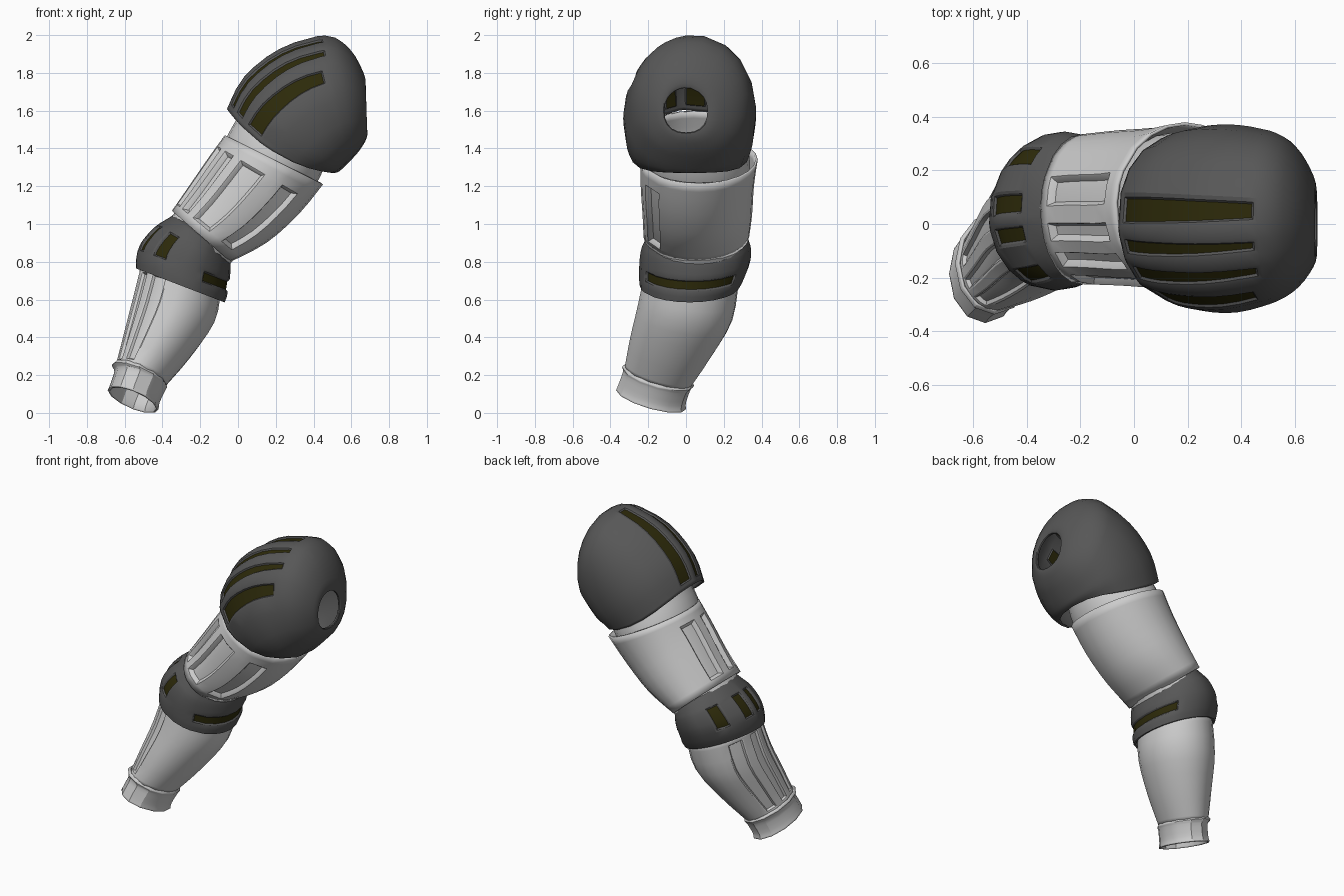
import bpy, bmesh, math
from mathutils import Vector

cube = bpy.data.objects.get("Cube")
if cube:
    bpy.data.objects.remove(cube)


def material(name, rgb):
    m = bpy.data.materials.new(name)
    m.use_nodes = True
    m.diffuse_color = (*rgb, 1)
    bsdf = next(n for n in m.node_tree.nodes if n.type == 'BSDF_PRINCIPLED')
    bsdf.inputs["Base Color"].default_value = (*rgb, 1)
    bsdf.inputs["Roughness"].default_value = .6
    return m


LIGHT = material("light grey", (.6, .6, .6))
DARK = material("dark grey", (.095, .095, .095))
OLIVE = material("olive", (.026, .023, .003))


def spline(rings, u):
    """Smooth interpolation between neighbouring ring descriptions."""
    last = len(rings) - 1
    i = min(int(u), last - 1)
    t = u - i
    p0, p1, p2, p3 = (rings[max(0, min(last, k))] for k in range(i - 1, i + 3))
    return [b + t / 2 * (c - a + t * (2 * a - 5 * b + 4 * c - d + t * (3 * (b - c) + d - a)))
            for a, b, c, d in zip(p0, p1, p2, p3)]


def ring_point(ring, angle, square):
    """Angle 0 is the outer edge, 90 the front, 180 the inner edge."""
    ox, oz, ix, iz, y, half, tilt, bow = ring
    c, s = math.cos(math.radians(angle)), math.sin(math.radians(angle))
    dip = bow * s * s
    if c < 0:
        c, s = -abs(c) ** square, math.copysign(abs(s) ** square, s)
    return Vector(((ox + ix) / 2 + c * (ox - ix) / 2 - dip * .5,
                   y - s * half,
                   (oz + iz) / 2 + c * (oz - iz) / 2 + s * tilt - dip * .8))


def stops(start, end, step, extra):
    """Regular divisions merged with the slot edges."""
    n = round((end - start) / step)
    regular = [start + (end - start) * k / n for k in range(n + 1)]
    keep = [r for r in regular if r in (start, end) or all(abs(r - e) > step * .4 for e in extra)]
    return sorted(set(keep + list(extra)))


def shell(name, rings, mat, slots=(), slot_mat=None, frame=.012, wall=.007, depth=.015,
          taper=0, square=1, step=15, thick=.012):
    """Loft a tube; each slot (angle from, to, ring from, to) becomes a recess."""
    rings = [tuple(r) + (0,) * (8 - len(r)) for r in rings]
    edges = {a for s in slots for a in s[:2]}
    angles = stops(-90, 270, step, edges)[:-1]
    rows = stops(0, len(rings) - 1, .34, {u for s in slots for u in s[2:]})

    def narrowed(a, u):
        for lo, hi, u0, u1 in slots:
            if lo <= a <= hi:
                pull = lo + (hi - lo) * .75
                return pull + (a - pull) * (1 - taper * min(u / u1, 1))
        return a

    bm = bmesh.new()
    grid = [[bm.verts.new(ring_point(spline(rings, u), narrowed(a, u), square))
             for a in angles] for u in rows]
    recess = []
    n = len(angles)
    for i in range(len(rows) - 1):
        for j in range(n):
            k = (j + 1) % n
            f = bm.faces.new((grid[i][j], grid[i][k], grid[i + 1][k], grid[i + 1][j]))
            a = (angles[j] + (angles[k] if k else 270)) / 2
            u = (rows[i] + rows[i + 1]) / 2
            if any(s[0] < a < s[1] and s[2] < u < s[3] for s in slots):
                recess.append(f)
    bm.normal_update()
    if recess:
        for thickness, sink in ((frame, -.003), (wall, -depth)):
            bmesh.ops.inset_region(bm, faces=recess, thickness=thickness, depth=sink,
                                   use_even_offset=True)
            bm.normal_update()
        if slot_mat:
            for f in recess:
                f.material_index = 1
    mesh = bpy.data.meshes.new(name)
    bm.to_mesh(mesh)
    bm.free()
    mesh.materials.append(mat)
    if slot_mat:
        mesh.materials.append(slot_mat)
    obj = bpy.data.objects.new(name, mesh)
    bpy.context.collection.objects.link(obj)
    bpy.ops.object.select_all(action='DESELECT')
    obj.select_set(True)
    bpy.context.view_layer.objects.active = obj
    bpy.ops.object.shade_smooth_by_angle(angle=math.radians(28))
    solid = obj.modifiers.new("thickness", 'SOLIDIFY')
    solid.thickness = thick
    solid.offset = -1


# Ring format: outer x, z, inner x, z, centre y, half width, front lift, side dip

# Wrist cuff with flared ends
shell("wrist_cuff", [(-.69, .12, -.42, .02, -.185, .185, .05),
                     (-.675, .155, -.415, .055, -.178, .178, .05),
                     (-.655, .22, -.385, .12, -.155, .178, .05),
                     (-.668, .25, -.375, .135, -.148, .19, .05),
                     (-.655, .265, -.38, .15, -.145, .178, .05)],
      LIGHT, step=30)

# Forearm with long tapering recesses on the outer side
shell("forearm", [(-.65, .24, -.39, .14, -.15, .175, .05),
                  (-.61, .40, -.25, .30, -.08, .215, .05),
                  (-.565, .58, -.125, .48, -.005, .25, .04),
                  (-.51, .80, -.09, .64, .03, .25, .02)],
      LIGHT, [(-48, -22, .2, 2.7), (-10, 10, .2, 2.7), (20, 38, .2, 2.7), (47, 72, .2, 2.7)],
      depth=.014, frame=.008)

# Elbow band with olive inlays and a long one on the inner bend
shell("elbow_band", [(-.50, .785, -.11, .63, .02, .24),
                     (-.54, .765, -.07, .585, .02, .265),
                     (-.525, .88, -.045, .70, .045, .292),
                     (-.44, .985, -.04, .78, .055, .287),
                     (-.32, 1.06, -.05, .82, .06, .25)],
      DARK, [(-57, -34, 1.8, 3.2), (-14, 5, 1.8, 3.2), (11, 28, 1.8, 3.2), (46, 69, 1.8, 3.2),
             (115, 232, 1.5, 2.1)], OLIVE, frame=.01, depth=.008)

# Sleeve inside the elbow joint
shell("elbow_sleeve", [(-.42, .95, -.07, .72, .055, .25),
                       (-.36, 1.03, -.04, .79, .06, .255),
                       (-.30, 1.1, .02, .86, .06, .25)], LIGHT)

# Upper arm with recessed panels
shell("upper_arm", [(-.35, 1.07, -.04, .80, .055, .28),
                    (-.26, 1.20, .15, .90, .06, .29),
                    (-.15, 1.36, .32, 1.05, .06, .30),
                    (-.07, 1.47, .45, 1.21, .07, .31)],
      LIGHT, [(-25, -2, .35, 2.4), (11, 25, .35, 2.4), (35, 50, .35, 2.4),
              (61, 92, .35, 2.4), (114, 137, .35, 2.4)], depth=.022, frame=.004, wall=.013)

# Collar between the upper arm and the shoulder
shell("shoulder_collar", [(-.08, 1.40, .36, 1.14, .06, .28),
                          (-.05, 1.48, .43, 1.24, .05, .285),
                          (.02, 1.6, .48, 1.36, .04, .26)], LIGHT)

# Domed shoulder guard ending in the round socket opening
shell("shoulder_guard", [(-.06, 1.61, .50, 1.27, .02, .315, 0, .07),
                         (.03, 1.78, .53, 1.275, .02, .345, -.01, .04),
                         (.22, 1.93, .56, 1.30, .02, .35, -.015, .01),
                         (.46, 2.0, .60, 1.34, .025, .315, -.015),
                         (.59, 1.93, .64, 1.385, .02, .255, -.01),
                         (.665, 1.8, .675, 1.44, .01, .17),
                         (.675, 1.73, .685, 1.48, 0, .12),
                         (.66, 1.72, .67, 1.485, 0, .115)],
      DARK, [(-18, 6, .15, 3), (11, 27, .15, 3), (31, 48, .15, 3), (52, 76, .15, 2.8)],
      OLIVE, frame=.016, depth=.008, taper=.28, square=.85, step=18)
